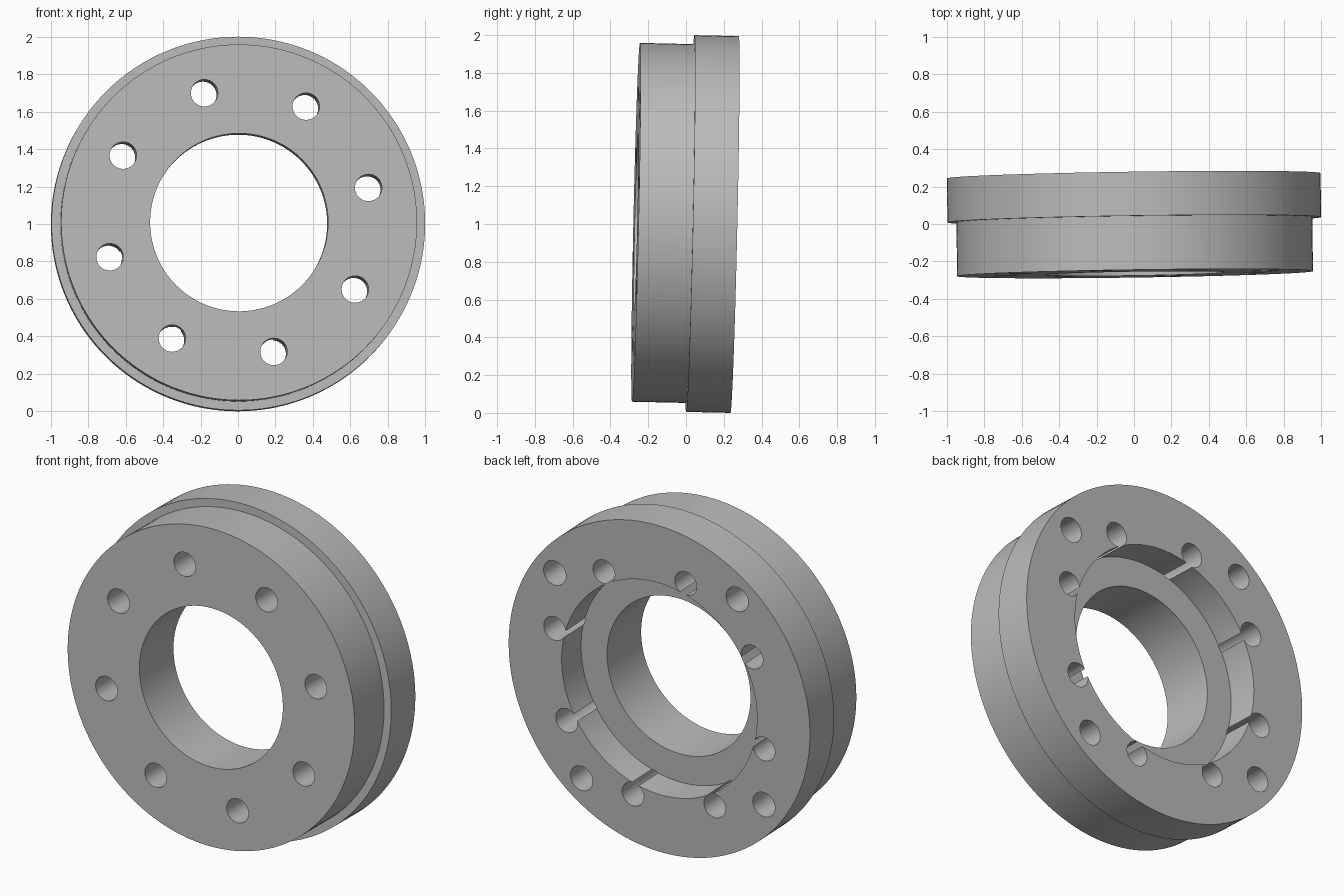
import bpy, bmesh, math
from mathutils import Matrix

if "Cube" in bpy.data.objects:
    bpy.data.objects.remove(bpy.data.objects["Cube"], do_unlink=True)

SEGMENTS = 144
FRONT, STEP, BACK = -0.265, 0.0225, 0.2575   # planes along the ring axis (y)
FLOOR = BACK - 0.19                          # bottom of the rear recess
BORE, RECESS, BODY, RIM = 0.475, 0.647, 0.95, 0.9975


def new_object(name, bm):
    bmesh.ops.recalc_face_normals(bm, faces=bm.faces)
    mesh = bpy.data.meshes.new(name)
    bm.to_mesh(mesh)
    bm.free()
    obj = bpy.data.objects.new(name, mesh)
    bpy.context.collection.objects.link(obj)
    return obj


def lathe(name, profile):
    """Turn a closed (radius, y) profile about the y axis."""
    bm = bmesh.new()
    rings = []
    for i in range(SEGMENTS):
        a = math.tau * i / SEGMENTS
        rings.append([bm.verts.new((r * math.cos(a), y, r * math.sin(a))) for r, y in profile])
    for i, ring in enumerate(rings):
        following = rings[(i + 1) % SEGMENTS]
        for j in range(len(profile)):
            k = (j + 1) % len(profile)
            bm.faces.new((ring[j], ring[k], following[k], following[j]))
    return new_object(name, bm)


def drill_set(name, count, first_angle, pitch, radius, y0, y1):
    """Cutter made of a circle of cylinders along y."""
    bm = bmesh.new()
    for i in range(count):
        a = math.radians(first_angle) + math.tau * i / count
        place = Matrix.Translation((pitch * math.cos(a), (y0 + y1) / 2, pitch * math.sin(a)))
        bmesh.ops.create_cone(bm, cap_ends=True, segments=40, radius1=radius, radius2=radius,
                              depth=y1 - y0, matrix=place @ Matrix.Rotation(math.pi / 2, 4, 'X'))
    cutter = new_object(name, bm)
    cutter.hide_render = True
    return cutter


# Stepped ring with a through bore and a rear recess
ring = lathe("flange_ring", [(BORE, FRONT), (BODY, FRONT), (BODY, STEP), (RIM, STEP),
                             (RIM, BACK), (RECESS, BACK), (RECESS, FLOOR), (BORE, FLOOR)])

# Eight through holes that break into the recess wall, four blind holes in the back
cutters = [drill_set("through_hole_cutter", 8, 15, 0.715, 0.072, FRONT - 0.1, BACK + 0.1),
           drill_set("blind_hole_cutter", 4, 37.5, 0.863, 0.074, BACK - 0.3, BACK + 0.1)]
bpy.context.view_layer.objects.active = ring
for cutter in cutters:
    cut = ring.modifiers.new(cutter.name, 'BOOLEAN')
    cut.operation = 'DIFFERENCE'
    cut.solver = 'EXACT'
    cut.object = cutter
    bpy.ops.object.modifier_apply(modifier=cut.name)
    bpy.data.objects.remove(cutter, do_unlink=True)

# Plain grey metal
grey = bpy.data.materials.new("grey_metal")
grey.use_nodes = True
colour = (0.5, 0.5, 0.5, 1)
grey.diffuse_color = colour
grey.node_tree.nodes["Principled BSDF"].inputs["Base Color"].default_value = colour
ring.data.materials.clear()
ring.data.materials.append(grey)

# Smooth curved walls, crisp edges
bpy.ops.object.select_all(action='DESELECT')
ring.select_set(True)
bpy.ops.object.shade_smooth_by_angle(angle=math.radians(30))

# Slight lean of the whole ring
ring.rotation_euler = (-0.022, 0, 0.0145)
ring.location = (0.002, 0, 1.003)
